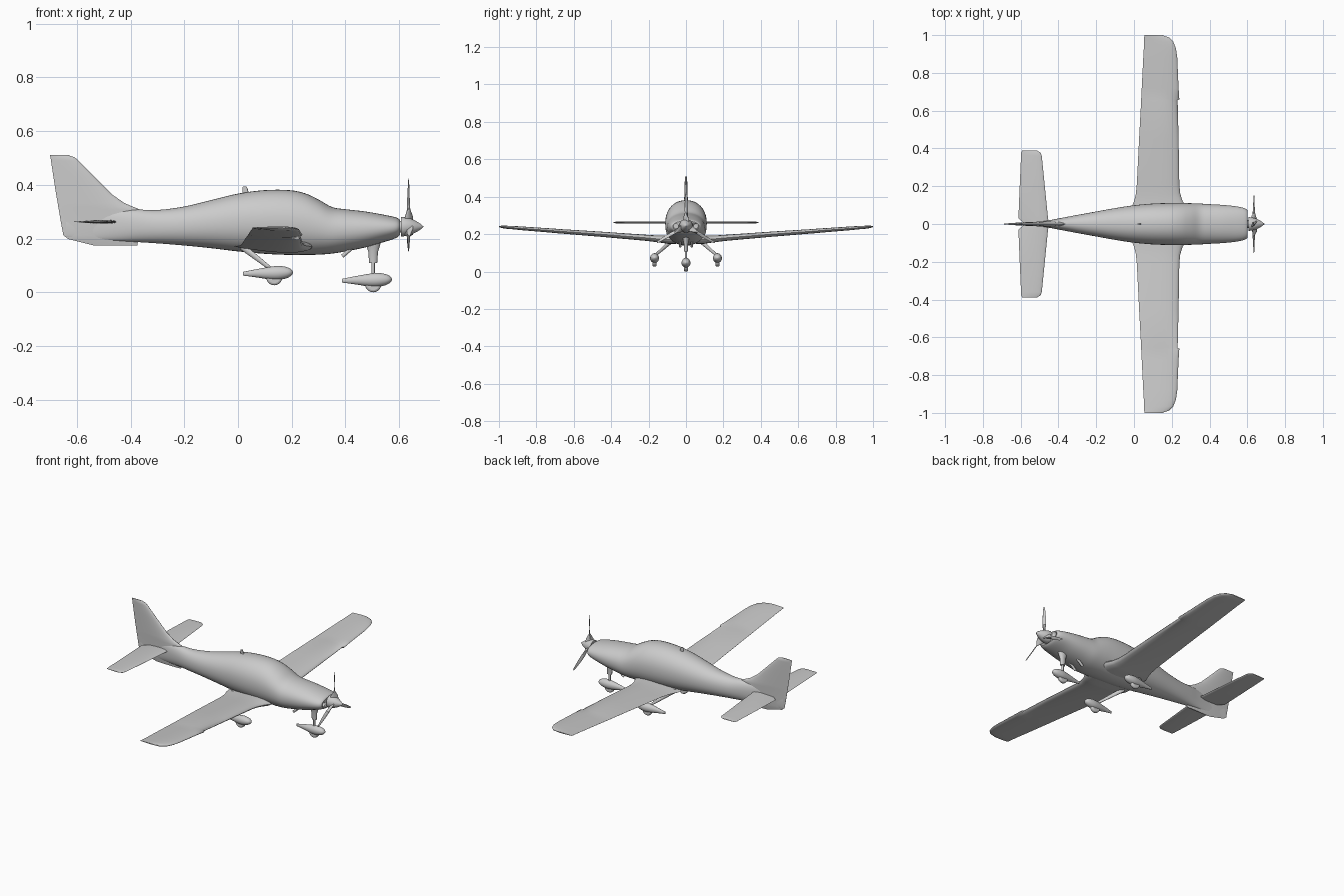
import bpy, bmesh
from math import sin, cos, pi, sqrt, radians
from mathutils import Vector, Matrix

if "Cube" in bpy.data.objects:
    bpy.data.objects.remove(bpy.data.objects["Cube"])


def finish(obj, angle=35):
    bpy.ops.object.select_all(action='DESELECT')
    obj.select_set(True)
    bpy.context.view_layer.objects.active = obj
    bpy.ops.object.shade_smooth_by_angle(angle=radians(angle))
    return obj


def loft(name, rings, angle=35):
    """Skin a list of equal-length point rings and cap both ends."""
    bm = bmesh.new()
    loops = [[bm.verts.new(p) for p in r] for r in rings]
    n = len(loops[0])
    for a, b in zip(loops, loops[1:]):
        for i in range(n):
            j = (i + 1) % n
            bm.faces.new((a[i], a[j], b[j], b[i]))
    bm.faces.new(loops[0][::-1])
    bm.faces.new(loops[-1])
    bmesh.ops.recalc_face_normals(bm, faces=bm.faces)
    me = bpy.data.meshes.new(name)
    bm.to_mesh(me)
    bm.free()
    obj = bpy.data.objects.new(name, me)
    bpy.context.collection.objects.link(obj)
    return finish(obj, angle)


def densify(st, k=4):
    """Catmull-Rom interpolation between stations."""
    out = []
    for i in range(len(st) - 1):
        p0, p1, p2, p3 = st[max(i - 1, 0)], st[i], st[i + 1], st[min(i + 2, len(st) - 1)]
        for s in range(k):
            t = s / k
            out.append([0.5 * (2 * b + (c - a) * t + (2 * a - 5 * b + 4 * c - d) * t * t
                               + (3 * b - a - 3 * c + d) * t ** 3)
                        for a, b, c, d in zip(p0, p1, p2, p3)])
    return out + [list(st[-1])]


def tube(name, stations, y=0, n=40, power=2.0, k=4):
    """Body along x from stations (x, bottom z, top z, half width)."""
    rings = []
    for x, zb, zt, w in densify(stations, k):
        ring = []
        for i in range(n):
            a = 2 * pi * i / n
            c, s = cos(a), sin(a)
            ring.append((x, y + w * abs(c) ** (2 / power) * (1 if c > 0 else -1),
                         (zb + zt) / 2 + (zt - zb) / 2 * abs(s) ** (2 / power) * (1 if s > 0 else -1)))
        rings.append(ring)
    return loft(name, rings)


def foil(n=12):
    """Unit airfoil outline: (chord position from nose, half thickness)."""
    def half(u):
        return 5 * (.2969 * sqrt(u) - .126 * u - .3516 * u * u + .2843 * u ** 3 - .1015 * u ** 4)
    us = [(1 - cos(pi * i / n)) / 2 for i in range(n + 1)]
    return [(u, half(u)) for u in us] + [(u, -half(u)) for u in us[-1:0:-1]]


def wing_ring(y, te, le, z, th):
    return [(le + (te - le) * u, y, z + th * t) for u, t in foil()]


def wing(name, stations):
    """Full-span surface from half-span stations (y, trailing x, leading x, z, thickness)."""
    left = [(-s[0],) + s[1:] for s in stations[:0:-1]]
    return loft(name, [wing_ring(*s) for s in left + stations])


def rod(name, a, b, r1, r2, squash=1.0, n=16):
    a, b = Vector(a), Vector(b)
    q = (b - a).to_track_quat('Z', 'Y')
    rings = []
    for p, r in ((a, r1), (b, r2)):
        rings.append([p + q @ Vector((r * cos(2 * pi * i / n) * squash, r * sin(2 * pi * i / n), 0))
                      for i in range(n)])
    return loft(name, rings)


# fuselage with canopy bulge and cowling
fuselage = tube("fuselage", [
    (-.64, .205, .27, .003), (-.55, .195, .295, .007), (-.45, .19, .305, .020),
    (-.38, .187, .308, .033), (-.30, .182, .306, .048), (-.20, .174, .319, .066),
    (-.10, .164, .343, .084), (0, .152, .367, .099), (.10, .143, .380, .108),
    (.19, .139, .380, .111), (.25, .139, .368, .111), (.30, .140, .345, .110),
    (.35, .144, .317, .108), (.40, .152, .309, .105), (.47, .166, .301, .101),
    (.53, .183, .291, .095), (.57, .195, .283, .088), (.592, .204, .277, .080),
    (.602, .213, .270, .070)], power=2.15)

# air intakes cut into the cowling front
for s in (-1, 1):
    cutter = rod("intake_cutter", (.58, s * .053, .243), (.63, s * .053, .243), .013, .013)
    cutter.hide_render = True
    cutter.hide_viewport = True
    cut = fuselage.modifiers.new("intake", 'BOOLEAN')
    cut.operation, cut.object, cut.solver = 'DIFFERENCE', cutter, 'EXACT'

# main wing with root fairing and leading edge cuff
wing("main_wing", [
    (0, -.02, .285, .170, .040), (.09, -.012, .275, .170, .046), (.12, .000, .258, .172, .041),
    (.16, .010, .245, .175, .036), (.21, .015, .240, .180, .033), (.45, .027, .236, .199, .028),
    (.655, .038, .231, .214, .024), (.66, .038, .240, .214, .024), (.72, .041, .236, .219, .023),
    (.88, .049, .229, .231, .020), (.93, .052, .222, .235, .018), (.965, .053, .208, .237, .016),
    (.988, .054, .185, .239, .012), (1.0, .055, .150, .241, .005)])

# tailplane
wing("tailplane", [
    (0, -.58, -.450, .262, .014), (.012, -.59, -.452, .262, .014), (.03, -.612, -.455, .262, .014),
    (.20, -.605, -.472, .262, .012), (.36, -.598, -.488, .262, .010),
    (.378, -.597, -.495, .262, .008), (.388, -.593, -.512, .262, .003)])

# fin with dorsal curve and ventral strake: (z, trailing x, leading x, thickness)
fin = [(.174, -.535, -.375, .006), (.185, -.58, -.373, .010), (.198, -.632, -.37, .014),
       (.212, -.650, -.37, .018), (.26, -.659, -.37, .024), (.308, -.667, -.365, .026),
       (.318, -.669, -.39, .026), (.332, -.671, -.423, .024), (.365, -.677, -.470, .021),
       (.43, -.687, -.535, .017), (.49, -.696, -.594, .013), (.503, -.698, -.609, .011),
       (.510, -.70, -.632, .004)]
loft("tail_fin", [[(le + (te - le) * u, th * t, z) for u, t in foil()] for z, te, le, th in fin])

# spinner
hub = .244
tube("spinner", [(x, hub - r, hub + r, r) for x, r in
                 ((.607, .036), (.622, .035), (.642, .030), (.662, .021), (.68, .010), (.69, .001))], n=32)
rod("propeller_shaft", (.595, 0, hub), (.61, 0, hub), .022, .022)

# three twisted propeller blades: (radius, chord, thickness, twist)
for i in range(3):
    spin = Matrix.Translation((.635, 0, hub)) @ Matrix.Rotation(2 * pi * i / 3, 4, 'X')
    rings = []
    for r, c, th, tw in ((.01, .012, .010, 50), (.04, .014, .008, 45), (.07, .020, .005, 35),
                         (.11, .020, .004, 25), (.15, .015, .003, 19), (.173, .010, .002, 16),
                         (.179, .004, .001, 15)):
        turn = Matrix.Rotation(radians(tw), 4, 'Z')
        rings.append([spin @ turn @ Vector((th * t, c * (u - .4), r)) for u, t in foil(6)]
                     if r > .05 else
                     [spin @ turn @ Vector((th * t * 5, c * (u - .4), r)) for u, t in foil(6)])
    loft("propeller_blade", rings)


# wheel with streamlined fairing: x and z are the wheel centre
def wheel_set(name, x, y, z):
    tube(name + "_fairing", [(x + dx, z + b, z + t, w) for dx, b, t, w in (
        (-.116, .006, .020, .003), (-.07, .000, .029, .011), (-.02, -.008, .038, .020),
        (.015, -.010, .042, .024), (.045, -.004, .038, .021), (.062, .005, .030, .014),
        (.070, .015, .020, .003))], y=y, n=24)
    bpy.ops.mesh.primitive_cylinder_add(vertices=32, radius=.030, depth=.022, location=(x, y, z),
                                        rotation=(pi / 2, 0, 0))
    tyre = bpy.context.object
    tyre.name = name + "_tyre"
    bevel = tyre.modifiers.new("round", 'BEVEL')
    bevel.width, bevel.segments, bevel.limit_method = .008, 3, 'ANGLE'
    finish(tyre)


# main gear
for s, side in ((-1, "right"), (1, "left")):
    wheel_set(side + "_wheel", .135, s * .168, .056)
    rod(side + "_gear_leg", (.015, s * .07, .170), (.125, s * .166, .085), .013, .007, .7)
    rod(side + "_exhaust", (.388, s * .03, .134), (.43, s * .03, .17), .007, .007)

# nose gear
wheel_set("nose_wheel", .503, 0, .030)
rod("nose_strut", (.503, 0, .06), (.503, 0, .15), .006, .006)
loft("nose_strut_fairing", [[(.503 + a * cos(2 * pi * i / 20), b * sin(2 * pi * i / 20), z)
                             for i in range(20)]
                            for z, a, b in ((.108, .015, .010), (.15, .018, .012), (.168, .024, .016),
                                            (.20, .032, .022))])

# roof antenna
loft("roof_antenna", [[(le + (te - le) * u, .008 * t, z) for u, t in foil(6)]
                      for z, te, le in ((.36, .018, .042), (.385, .016, .036), (.394, .018, .030))])
